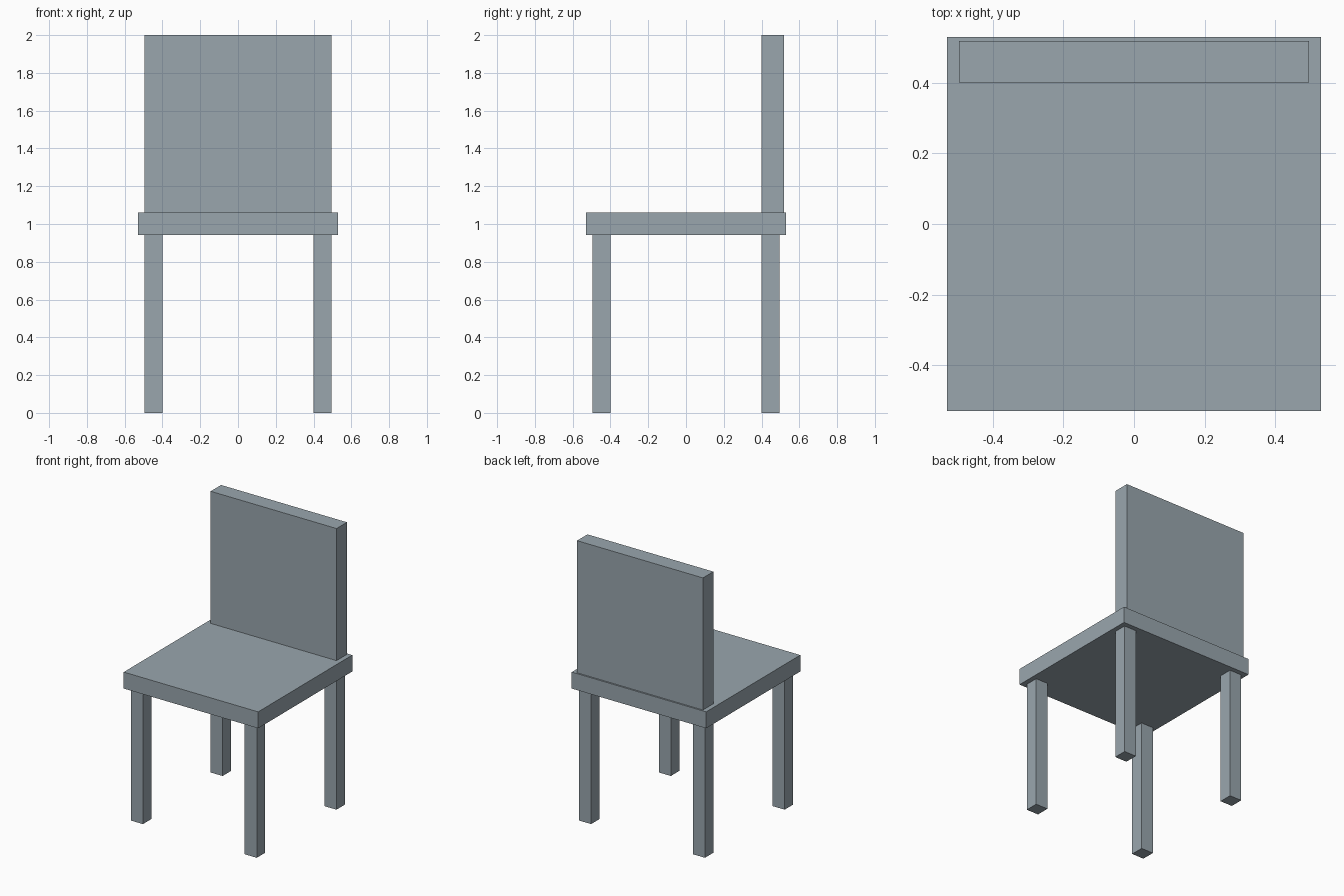
import bpy

if "Cube" in bpy.data.objects:
    bpy.data.objects.remove(bpy.data.objects["Cube"])

# Slate grey-blue finish shared by every part
finish = bpy.data.materials.new("slate")
finish.diffuse_color = (0.32, 0.38, 0.42, 1.0)
finish.use_nodes = True
finish.node_tree.nodes["Principled BSDF"].inputs["Base Color"].default_value = finish.diffuse_color


def box(name, x, y, z):
    """Add a box spanning the given (min, max) ranges."""
    spans = (x, y, z)
    centre = [(a + b) / 2 for a, b in spans]
    bpy.ops.mesh.primitive_cube_add(size=1, location=centre)
    obj = bpy.context.object
    obj.name = name
    obj.scale = [b - a for a, b in spans]
    bpy.ops.object.transform_apply(location=False, rotation=False, scale=True)
    obj.data.materials.append(finish)
    return obj


SEAT_BOTTOM, SEAT_TOP = 0.943, 1.06

# Seat slab
box("seat", (-0.529, 0.529), (-0.529, 0.529), (SEAT_BOTTOM, SEAT_TOP))

# Backrest panel standing on the rear of the seat
box("backrest", (-0.496, 0.495), (0.401, 0.518), (SEAT_TOP, 2.0))

# Four square legs
near, far = (-0.496, -0.401), (0.4, 0.495)
for side, x in (("left", near), ("right", far)):
    for end, y in (("front", near), ("back", far)):
        box(f"{end}_{side}_leg", x, y, (0.0, SEAT_BOTTOM))
